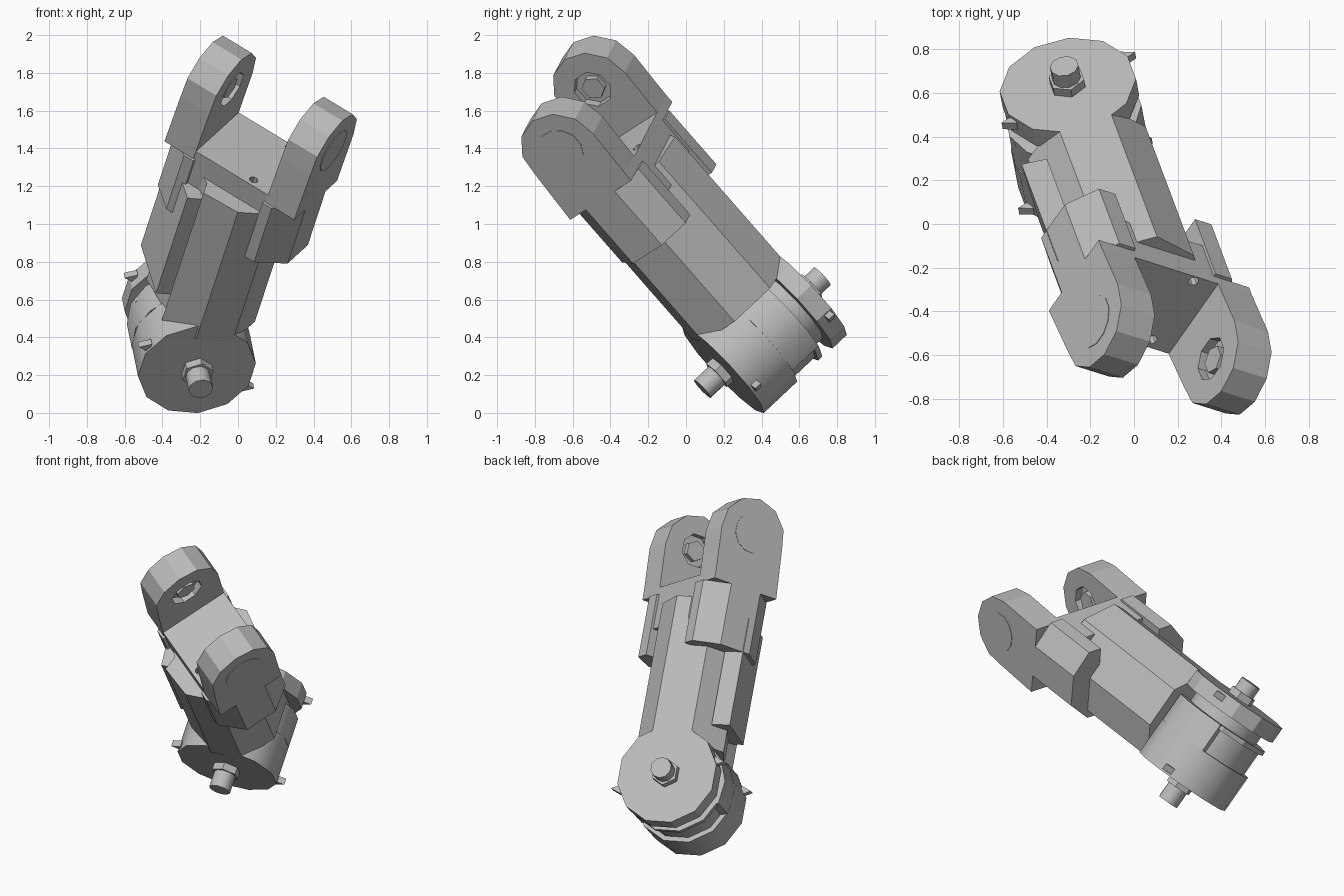
import bpy
import bmesh
from math import cos, sin, pi, radians
from mathutils import Matrix, Vector

if "Cube" in bpy.data.objects:
    bpy.data.objects.remove(bpy.data.objects["Cube"], do_unlink=True)

metal = bpy.data.materials.new("grey_metal")
metal.use_nodes = True
metal.diffuse_color = (0.5, 0.5, 0.5, 1)
metal.node_tree.nodes["Principled BSDF"].inputs["Base Color"].default_value = (0.5, 0.5, 0.5, 1)

# Tilted frames: the drum frame (side, pin, length) and the fork frame twisted about the length
length = Vector((0.24, -0.64, 0.73)).normalized()
pin = Vector((-0.141, 0.725, 0.674))
pin = (pin - length * pin.dot(length)).normalized()
side = pin.cross(length)
origin = Matrix.Translation((-0.26, 0.415, 0.435))
DRUM = origin @ Matrix((side, pin, length)).transposed().to_4x4()
FORK = DRUM @ Matrix.Rotation(radians(-40), 4, 'Z')


def prism(name, frame, axis, points, low, high, smooth=False):
    """Extrude a 2D outline along one local axis of the frame."""
    bm = bmesh.new()
    rings = []
    for w in (low, high):
        ring = []
        for u, v in points:
            co = [u, v]
            co.insert(axis, w)
            ring.append(bm.verts.new(co))
        rings.append(ring)
        bm.faces.new(ring)
    n = len(points)
    for i in range(n):
        j = (i + 1) % n
        bm.faces.new((rings[0][i], rings[0][j], rings[1][j], rings[1][i]))
    bmesh.ops.recalc_face_normals(bm, faces=bm.faces)
    mesh = bpy.data.meshes.new(name)
    bm.to_mesh(mesh)
    bm.free()
    mesh.materials.append(metal)
    obj = bpy.data.objects.new(name, mesh)
    obj.matrix_world = frame
    bpy.context.collection.objects.link(obj)
    if smooth:
        bpy.ops.object.select_all(action='DESELECT')
        obj.select_set(True)
        bpy.context.view_layer.objects.active = obj
        bpy.ops.object.shade_smooth_by_angle(angle=radians(40))
    return obj


def arc(radius, start, end, steps, u=0, v=0):
    angles = [radians(start + (end - start) * i / steps) for i in range(steps + 1)]
    return [(u + radius * cos(t), v + radius * sin(t)) for t in angles]


def disc(radius, sides=12, u=0, v=0):
    half = 180 / sides
    return arc(radius, half, 360 - half, sides - 1, u, v)


def rect(u0, u1, v0, v1):
    return [(u0, v0), (u1, v0), (u1, v1), (u0, v1)]


def cut(target, cutter):
    mod = target.modifiers.new("cut", 'BOOLEAN')
    mod.operation = 'DIFFERENCE'
    mod.solver = 'EXACT'
    mod.object = cutter
    cutter.hide_render = True
    cutter.hide_set(True)
    cutter.display_type = 'WIRE'


# Pivot drum: full front, stepped lower edge, rim, core and separate back plate
prism("drum", DRUM, 1, disc(0.315), -0.305, -0.06, True)
prism("drum_step", DRUM, 1, disc(0.285), -0.06, 0.1, True)
prism("drum_upper_part", DRUM, 1, arc(0.315, -40, 200, 9), -0.06, 0.13, True)
prism("drum_rim", DRUM, 1, disc(0.31), 0.1, 0.13)
prism("drum_core", DRUM, 1, disc(0.24), 0.13, 0.2, True)
prism("back_plate", DRUM, 1, disc(0.315), 0.2, 0.305)
prism("back_neck", DRUM, 1, rect(-0.11, 0.14, 0.1, 0.5), 0.2, 0.305)

# Bolts on both drum faces
for label, s, tip in (("front", -1, 0.15), ("back", 1, 0.12)):
    face = 0.305 * s
    prism(label + "_nut", DRUM, 1, disc(0.085, 6), face, face + 0.045 * s)
    prism(label + "_bolt", DRUM, 1, disc(0.066, 10), face, face + tip * s, True)

# Small pointed tabs on the drum edge
for s in (-1, 1):
    for a in (-0.27, 0.27):
        l = -0.11 * s
        prism("drum_tab", DRUM, 1,
              [(0.28 * s, l - 0.03), (0.345 * s, l), (0.28 * s, l + 0.03)], a - 0.02, a + 0.02)

# Faceted arm body with a groove, and the rail along its side
body = [(-0.11, 0.305), (0.14, 0.305), (0.29, 0.13), (0.29, -0.13), (0.14, -0.305),
        (-0.06, -0.31), (-0.23, -0.18), (-0.2, -0.1), (-0.27, 0.13)]
prism("arm_body", DRUM, 2, body, 0.22, 1.14)
prism("side_rail", DRUM, 2,
      [(-0.2, 0.23), (-0.32, 0.24), (-0.29, -0.13), (-0.2, -0.13)], 0.36, 1.05)

# Fork base with two small holes
base = prism("fork_base", FORK, 2, rect(-0.23, 0.26, -0.18, 0.262), 1.0, 1.27)
for g in (-0.135, 0.235):
    cut(base, prism("hole_cutter", FORK, 2, disc(0.024, 8, 0.13, g), 1.2, 1.3))

# Fork arms: rounded ends, chamfered roots, inner hex sockets
tip_arc = arc(0.222, -5, 190, 6, 0.055, 1.57)
arm = [(0.262, 1.22), (0.262, 1.27)] + tip_arc + [(-0.185, 1.22)]
root = [(-0.01, -0.2), (0.05, -0.2), (0.185, -0.07), (0.185, 0.14), (0.08, 0.278), (-0.01, 0.278)]
for label, s, inner in (("right", -1, 0.212), ("left", 1, 0.25)):
    fork_arm = prism(label + "_fork_arm", FORK, 0, arm, inner * s, (inner + 0.185) * s)
    cut(fork_arm, prism("socket_cutter", FORK, 0, disc(0.105, 8, 0.055, 1.57),
                        (inner - 0.05) * s, (inner + 0.045) * s))
    prism(label + "_socket_hex", FORK, 0, disc(0.065, 6, 0.055, 1.57),
          (inner + 0.01) * s, (inner + 0.06) * s)
    prism(label + "_pivot_cover", FORK, 0, disc(0.125, 12, 0.055, 1.57),
          (inner + 0.18) * s, (inner + 0.188) * s)
    prism(label + "_fork_root", FORK, 2, [((inner + f) * s, g) for f, g in root], 0.83, 1.22)
